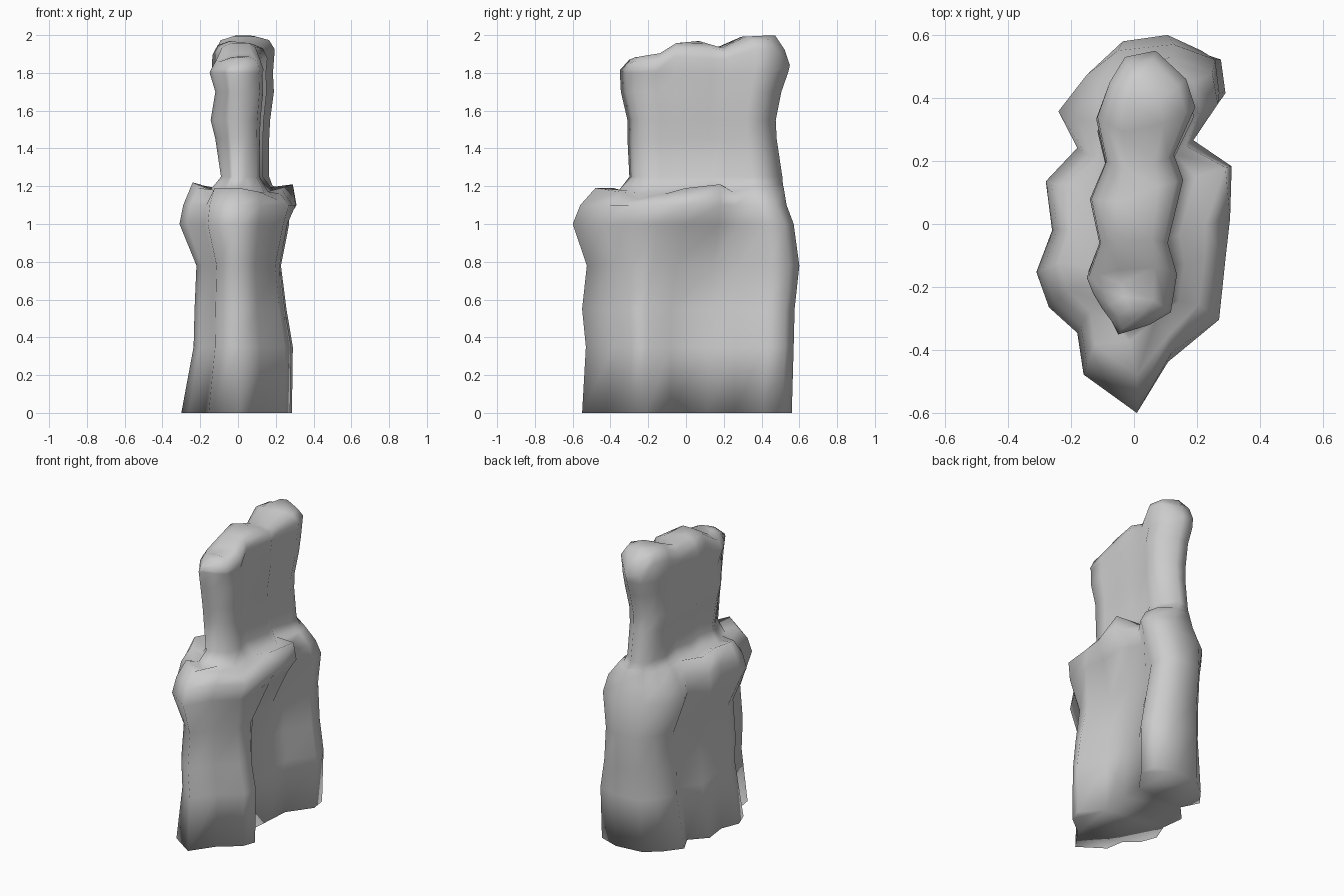
import bpy, bmesh
from mathutils import Vector

if "Cube" in bpy.data.objects:
    bpy.data.objects.remove(bpy.data.objects["Cube"])

# Plan outlines, counter-clockwise from the front tip; point i of one meets point i of the other
BODY = [(.01, -.59), (.12, -.43), (.27, -.32), (.29, -.12), (.305, .02), (.31, .2), (.2, .3),
        (.3, .43), (.285, .54), (.14, .59), (-.05, .57), (-.15, .49), (-.24, .37), (-.18, .25),
        (-.28, .14), (-.26, -.02), (-.31, -.15), (-.27, -.26), (-.18, -.34), (-.16, -.47)]
FIN = [(-.05, -.35), (.05, -.32), (.12, -.28), (.14, -.16), (.11, -.06), (.16, .14), (.13, .22),
       (.2, .37), (.17, .46), (.07, .55), (-.03, .53), (-.08, .45), (-.12, .34), (-.09, .2),
       (-.14, .08), (-.11, -.06), (-.15, -.17), (-.13, -.22), (-.1, -.27), (-.07, -.31)]

# Height and reach to left, right, front, back
BODY_LEVELS = [(0, .30, .295, .55, .56), (.35, .235, .30, .53, .57), (.55, .23, .265, .55, .575),
               (.78, .22, .235, .525, .60), (1.0, .31, .28, .60, .57),
               (1.1, .29, .31, .56, .54), (1.19, .24, .29, .48, .53)]
FIN_LEVELS = [(1.25, .09, .165, .30, .51), (1.45, .12, .165, .31, .48), (1.55, .145, .17, .31, .475),
              (1.7, .12, .19, .345, .505), (1.8, .15, .185, .35, .54)]
# Uneven shoulder rim: point, height change
RIM = {1: -.02, 2: -.06, 3: -.03, 4: .0, 5: .02, 6: -.02, 14: .02, 15: .02, 16: .03, 18: -.04}
# Recess in the right side between the columns: point, x scale, y shift
RECESS = ((2, .95, 0), (3, 1.0, -.1), (4, .52, -.1), (5, .56, -.08), (6, .92, -.03))

# Ridge line along the top of the fin: y, z
CREST = [(-.36, 1.84), (-.3, 1.87), (-.25, 1.89), (-.18, 1.87), (-.08, 1.95), (.03, 1.98),
         (.2, 1.93), (.27, 1.99), (.47, 2.0), (.56, 1.9)]


def crest_height(y):
    for (y0, z0), (y1, z1) in zip(CREST, CREST[1:]):
        if y <= y1:
            return z0 + (z1 - z0) * max(0, (y - y0) / (y1 - y0))
    return CREST[-1][1]


def ring(outline, level):
    z, left, right, front, back = level
    xs, ys = [p[0] for p in outline], [p[1] for p in outline]
    return [Vector((x * (right / max(xs) if x > 0 else left / -min(xs)),
                    y * (back / max(ys) if y > 0 else front / -min(ys)), z)) for x, y in outline]


foot = ring(FIN, FIN_LEVELS[0])
rings = []
# Lower mass: recessed on the right, its back column tapering straight into the fin
for level in BODY_LEVELS:
    pts = ring(BODY, level)
    z = level[0]
    if z < 1.05:
        depth = 1 if z < .6 else .75 if z < .9 else .25
        for i, s, dy in RECESS:
            pts[i].x *= 1 + (s - 1) * depth
            pts[i].y += dy * depth
    if z > 1.05:
        t = .25 if z < 1.15 else .62
        for i in range(6, 14):
            w = t * .5 if i in (6, 13) else t
            pts[i] = Vector((*pts[i].lerp(foot[i], w).xy, z))
    if z > 1.15:
        for i in (2, 3, 4):
            pts[i] = Vector((*pts[i].lerp(foot[i], .3).xy, z))
        for i, dz in RIM.items():
            pts[i].z += dz
    rings.append(pts)

# Shoulder shelf, dipping where it is wide
shelf = []
for i, (a, b) in enumerate(zip(rings[-1], foot)):
    p = a.lerp(b, .6)
    p.z = 1.22 - .35 * (a - b).xy.length + .3 * RIM.get(i, 0)
    shelf.append(p)
rings.append(shelf)

# Upright fin
rings += [ring(FIN, level) for level in FIN_LEVELS]

# Rounded top following the ridge line
for sx, sy, drop in ((.97, 1, .07), (.8, .95, .02), (.4, .86, 0)):
    pts = []
    for x, y in FIN:
        y2 = y * sy
        pts.append(Vector((.02 + (x - .02) * sx, y2, max(crest_height(y2) - drop, 1.815))))
    rings.append(pts)

bm = bmesh.new()
rows = [[bm.verts.new(p) for p in pts] for pts in rings]
n = len(BODY)
for low, high in zip(rows, rows[1:]):
    for i in range(n):
        j = (i + 1) % n
        bm.faces.new((low[i], low[j], high[j], high[i]))
caps = [bm.faces.new(rows[-1]), bm.faces.new(rows[0][::-1])]
bmesh.ops.triangulate(bm, faces=caps)
bmesh.ops.recalc_face_normals(bm, faces=bm.faces)
for f in bm.faces:
    f.smooth = True

mesh = bpy.data.meshes.new("rock_spire")
bm.to_mesh(mesh)
bm.free()
bpy.context.collection.objects.link(bpy.data.objects.new("rock_spire", mesh))
